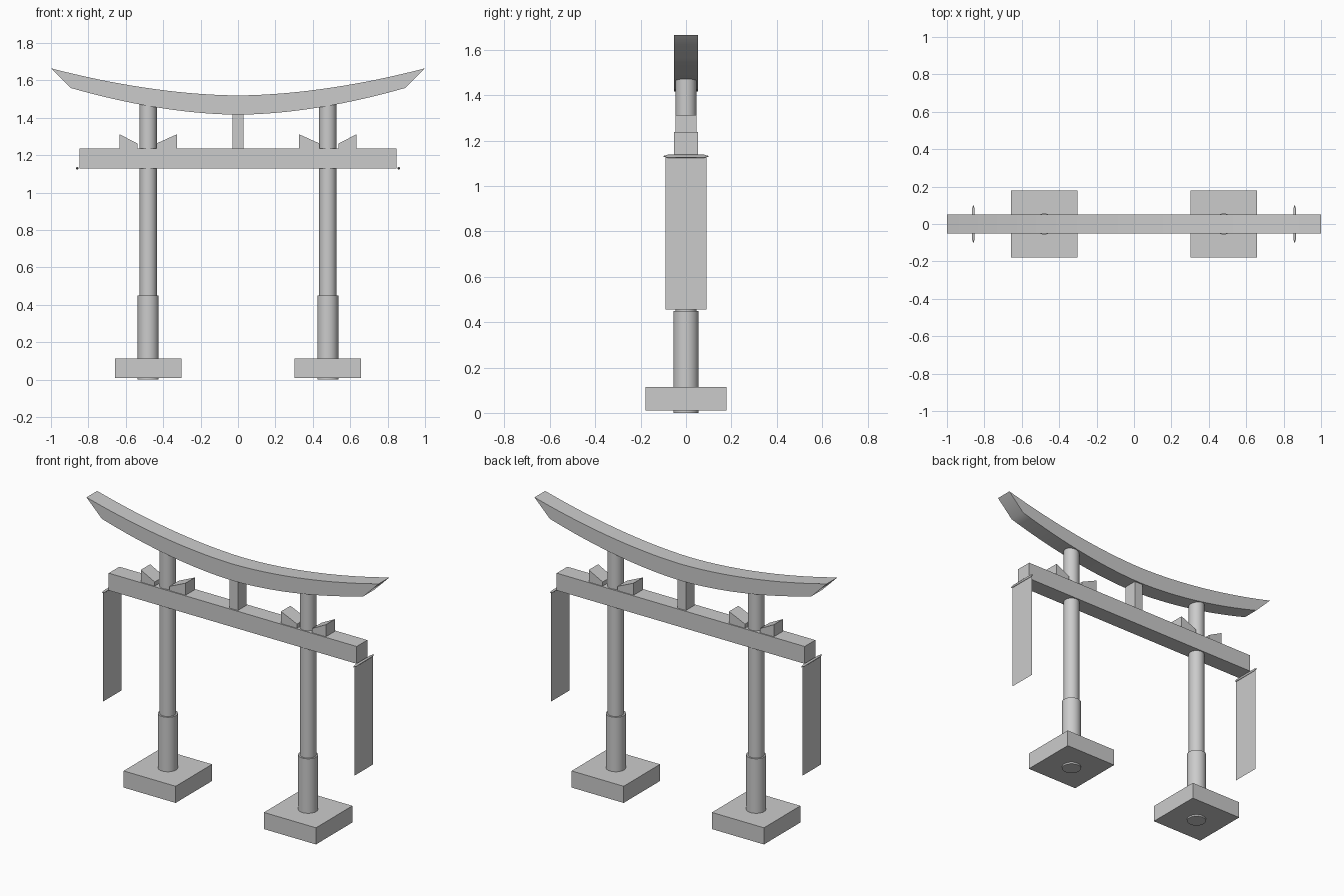
import bpy, bmesh, math

if "Cube" in bpy.data.objects:
    bpy.data.objects.remove(bpy.data.objects["Cube"])


def finish(bm, name, smooth=False):
    bmesh.ops.recalc_face_normals(bm, faces=bm.faces)
    mesh = bpy.data.meshes.new(name)
    bm.to_mesh(mesh)
    bm.free()
    ob = bpy.data.objects.new(name, mesh)
    bpy.context.collection.objects.link(ob)
    if smooth:
        bpy.ops.object.select_all(action='DESELECT')
        ob.select_set(True)
        bpy.context.view_layer.objects.active = ob
        bpy.ops.object.shade_smooth_by_angle(angle=math.radians(30))
    return ob


def prism(name, profile, half_y, smooth=False):
    """Extrude an x-z outline symmetrically along y."""
    bm = bmesh.new()
    face = bm.faces.new([bm.verts.new((x, -half_y, z)) for x, z in profile])
    ext = bmesh.ops.extrude_face_region(bm, geom=[face])
    verts = [v for v in ext['geom'] if isinstance(v, bmesh.types.BMVert)]
    bmesh.ops.translate(bm, verts=verts, vec=(0, 2 * half_y, 0))
    return finish(bm, name, smooth)


def box(name, x0, x1, half_y, z0, z1):
    return prism(name, [(x0, z0), (x1, z0), (x1, z1), (x0, z1)], half_y)


def lathe(name, profile, sides):
    """Closed turned solid around z from (radius, height) rings."""
    bm = bmesh.new()
    rings = [[bm.verts.new((r * math.cos(2 * math.pi * i / sides),
                            r * math.sin(2 * math.pi * i / sides), z))
              for i in range(sides)] for r, z in profile]
    for a, b in zip(rings, rings[1:]):
        for i in range(sides):
            j = (i + 1) % sides
            bm.faces.new((a[i], a[j], b[j], b[i]))
    bm.faces.new(rings[0])
    bm.faces.new(rings[-1])
    return finish(bm, name, True)


# Curved top beam with undercut ends
N = 32
top, bottom = [], []
for i in range(N + 1):
    t = -1 + 2 * i / N
    rise = abs(t) ** 1.8
    top.append((t, 1.52 + 0.145 * rise))
    bottom.append((0.895 * t, 1.417 + 0.143 * rise))
prism("top_beam", bottom + top[::-1], 0.052, True)

# Straight tie beam and central strut
box("tie_beam", -0.848, 0.848, 0.052, 1.13, 1.237)
box("center_strut", -0.029, 0.029, 0.043, 1.23, 1.424)

for s, side in ((-1, "left"), (1, "right")):
    cx = 0.48 * s

    # Footing, sleeve and post
    box(f"{side}_footing", cx - 0.178, cx + 0.178, 0.178, 0.01, 0.113)
    sleeve = lathe(f"{side}_post_sleeve", [(0.056, 0), (0.056, 0.45)], 32)
    post = lathe(f"{side}_post", [(0.046, 0.44), (0.046, 1.48)], 32)
    sleeve.location.x = post.location.x = cx

    # Wedges on either side of the post, tall end outward
    for d, pos, near in ((1, "outer", 0.058), (-1, "inner", 0.044)):
        a, b = cx + s * d * near, cx + s * d * 0.153
        prism(f"{side}_{pos}_wedge",
              [(a, 1.235), (b, 1.235), (b, 1.312), (a, 1.263)], 0.046)

    # Banner rod with pointed ends
    rod = lathe(f"{side}_banner_rod",
                [(0.0005, -0.102), (0.007, -0.08), (0.007, 0.08), (0.0005, 0.102)], 12)
    rod.rotation_euler.x = math.pi / 2
    rod.location = (0.859 * s, 0, 1.131)

    # Thin hanging banner
    bm = bmesh.new()
    bm.faces.new([bm.verts.new((0.859 * s, y, z)) for y, z in
                  ((-0.09, 0.455), (0.09, 0.455), (0.09, 1.128), (-0.09, 1.128))])
    finish(bm, f"{side}_banner")
